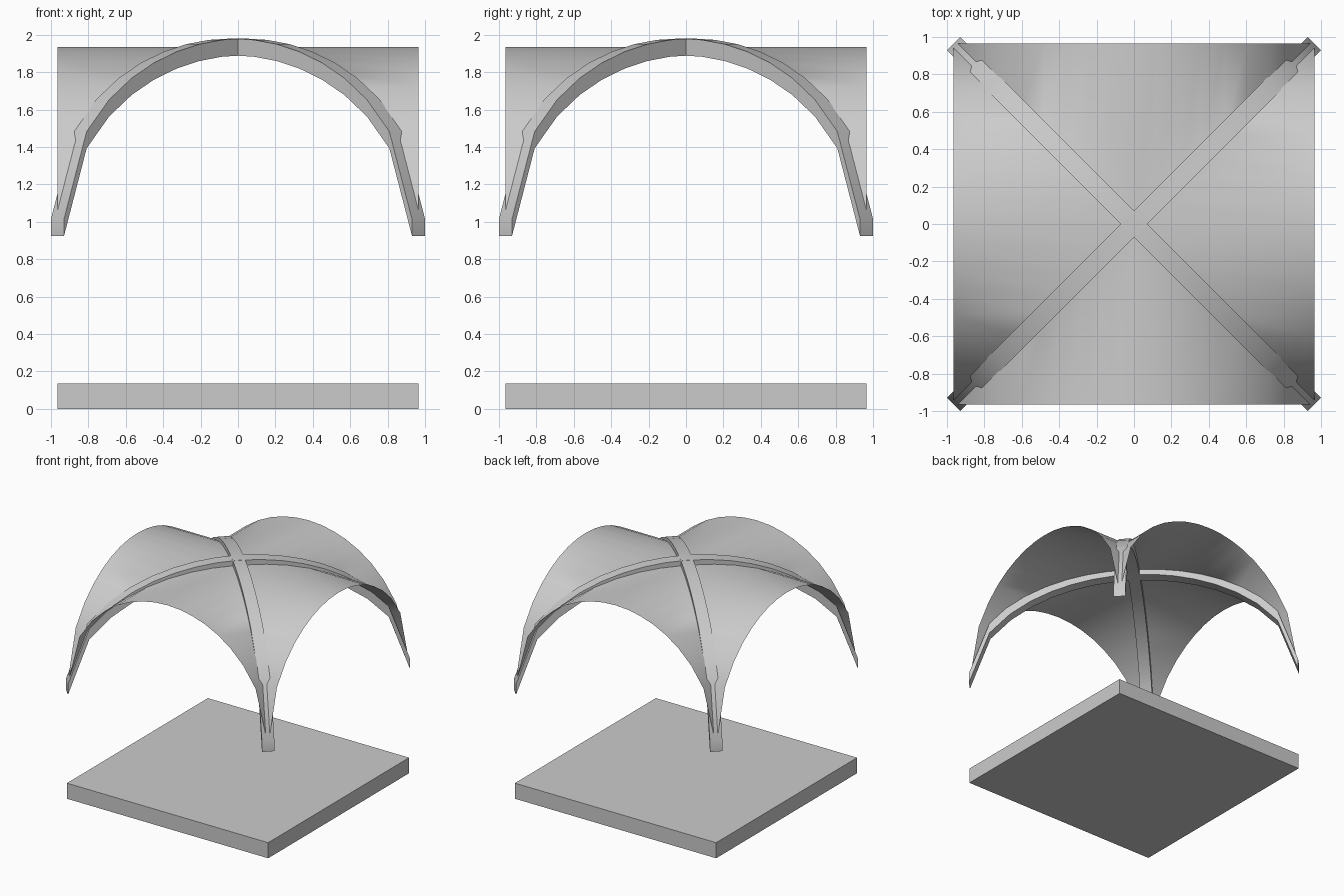
import bpy, bmesh, math

if "Cube" in bpy.data.objects:
    bpy.data.objects.remove(bpy.data.objects["Cube"])

R = 0.965        # half span and arch radius
SPRING = 0.97    # springing height
N = 16           # segments across each arch


def arch(t):
    return SPRING + math.sqrt(max(R * R - t * t, 0.0))


def finish(bm, name, angle=None):
    me = bpy.data.meshes.new(name)
    bm.to_mesh(me)
    bm.free()
    ob = bpy.data.objects.new(name, me)
    bpy.context.collection.objects.link(ob)
    if angle is not None:
        bpy.ops.object.select_all(action='DESELECT')
        ob.select_set(True)
        bpy.context.view_layer.objects.active = ob
        bpy.ops.object.shade_smooth_by_angle(angle=math.radians(angle))
    return ob


steps = [-R + 2 * R * i / N for i in range(N + 1)]

# floor slab
bm = bmesh.new()
bmesh.ops.create_cube(bm, size=1)
for v in bm.verts:
    v.co.x *= 2 * R
    v.co.y *= 2 * R
    v.co.z = 0.135 * (v.co.z + 0.5)
finish(bm, "floor_slab")

# vault webs: four barrel sectors meeting on the diagonals
bm = bmesh.new()
for k in range(4):
    c, s = round(math.cos(k * math.pi / 2)), round(math.sin(k * math.pi / 2))

    def vert(x, y):
        return bm.verts.new((c * x - s * y, s * x + c * y, arch(x)))

    for a, b in zip(steps, steps[1:]):
        pts = [(a, abs(a)), (b, abs(b)), (b, R), (a, R)]
        pts = list(dict.fromkeys(pts))
        bm.faces.new([vert(*p) for p in pts])
bmesh.ops.remove_doubles(bm, verts=bm.verts, dist=1e-5)
finish(bm, "vault_webs", 40)

# diagonal ribs: rectangular section kept upright along the arch
W, H = 0.0495, 0.045
for side, name in ((1, "rib_rising_diagonal"), (-1, "rib_falling_diagonal")):
    bm = bmesh.new()
    o = W / math.sqrt(2)
    rings = []
    for t in steps:
        z = arch(t)
        rings.append([bm.verts.new((t + q * o, side * (t - q * o), z + h * H))
                      for q, h in ((-1, -1), (1, -1), (1, 1), (-1, 1))])
    for a, b in zip(rings, rings[1:]):
        for i in range(4):
            j = (i + 1) % 4
            bm.faces.new((a[i], a[j], b[j], b[i]))
    bm.faces.new(rings[0])
    bm.faces.new(rings[-1])
    bmesh.ops.recalc_face_normals(bm, faces=bm.faces)
    finish(bm, name, 30)
